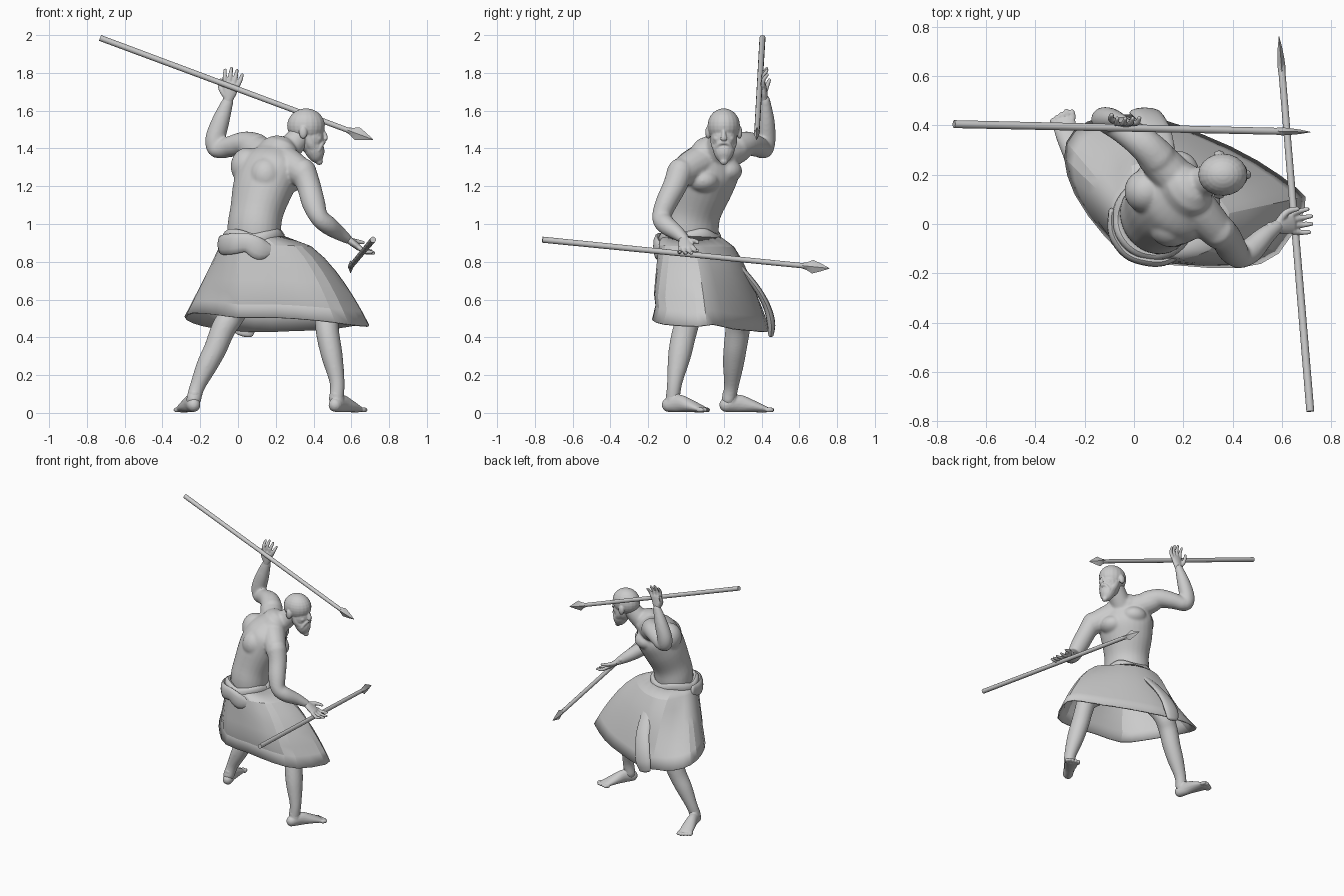
import bpy, bmesh, math
from mathutils import Vector, Matrix

X, Y, Z = Vector((1, 0, 0)), Vector((0, 1, 0)), Vector((0, 0, 1))


def catmull(p, steps, closed=False):
    n, out = len(p), []
    for i in range(n if closed else n - 1):
        if closed:
            q = [p[(i + k) % n] for k in (-1, 0, 1, 2)]
        else:
            q = [p[max(i - 1, 0)], p[i], p[i + 1], p[min(i + 2, n - 1)]]
        for s in range(steps):
            t = s / steps
            out.append([0.5 * (2 * b + (c - a) * t + (2 * a - 5 * b + 4 * c - d) * t * t
                        + (3 * b - a - 3 * c + d) * t ** 3) for a, b, c, d in zip(*q)])
    return out if closed else out + [list(p[-1])]


def tube(bm, pts, side=Y, n=16, steps=5, cap=True):
    """Elliptical loft; each point is x, y, z, half width along side, other half width."""
    s = catmull(pts, steps) if steps > 1 else [list(p) for p in pts]
    c = [Vector(p[:3]) for p in s]
    rings = []
    for i, p in enumerate(s):
        t = (c[min(i + 1, len(c) - 1)] - c[max(i - 1, 0)]).normalized()
        rings.append((c[i], t, p[3], p[4]))
    if cap:
        def dome(r, sign):
            return [(r[0] + r[1] * sign * min(r[2], r[3]) * math.sin(k), r[1],
                     r[2] * math.cos(k), r[3] * math.cos(k)) for k in (0.5, 1.0, 1.4)]
        rings = dome(rings[0], -1)[::-1] + rings + dome(rings[-1], 1)
    loops = []
    for o, t, a, b in rings:
        u = (side - t * side.dot(t)).normalized()
        v = t.cross(u)
        loops.append([bm.verts.new(o + u * a * math.cos(k * math.tau / n) + v * b * math.sin(k * math.tau / n))
                      for k in range(n)])
    for l, m in zip(loops, loops[1:]):
        for k in range(n):
            bm.faces.new((l[k], l[(k + 1) % n], m[(k + 1) % n], m[k]))
    bm.faces.new(loops[0][::-1])
    bm.faces.new(loops[-1])


def blob(bm, co, r):
    bmesh.ops.create_uvsphere(bm, u_segments=20, v_segments=14, radius=1,
                              matrix=Matrix.Translation(co) @ Matrix.Diagonal((*r, 1)))


def finish(bm, name, voxel=0, soften=4, angle=40):
    bmesh.ops.recalc_face_normals(bm, faces=bm.faces[:])
    me = bpy.data.meshes.new(name)
    bm.to_mesh(me)
    bm.free()
    ob = bpy.data.objects.new(name, me)
    bpy.context.collection.objects.link(ob)
    if voxel:
        m = ob.modifiers.new("fuse", 'REMESH')
        m.mode, m.voxel_size, m.use_smooth_shade = 'VOXEL', voxel, True
        m = ob.modifiers.new("soften", 'SMOOTH')
        m.factor, m.iterations = 0.5, soften
    else:
        bpy.ops.object.select_all(action='DESELECT')
        ob.select_set(True)
        bpy.context.view_layer.objects.active = ob
        bpy.ops.object.shade_smooth_by_angle(angle=math.radians(angle))
    return ob


def hand(name, wrist, fwd, side, thumb):
    bm = bmesh.new()
    w, f = Vector(wrist), Vector(fwd).normalized()
    s = (Vector(side) - f * f.dot(Vector(side))).normalized()
    nrm = f.cross(s) * thumb
    tube(bm, [(*(w - f * .03), .025, .02), (*w, .025, .02), (*(w + f * .04), .037, .019),
              (*(w + f * .085), .042, .016)], s)
    for k, ln in enumerate((.07, .085, .08, .062)):
        o = (k - 1.5) * .023
        a = w + f * .085 + s * o
        b = a + f * ln * .55 + s * o * .25 + nrm * .004
        c = b + f * ln * .42 + s * o * .1 + nrm * .022
        tube(bm, [(*a, .012, .012), (*b, .0115, .0115), (*c, .009, .009)], s, 10, 3)
    a = w + f * .02 - s * .02
    tube(bm, [(*a, .015, .015), (*(a + f * .035 - s * .032 + nrm * .015), .014, .013),
              (*(a + f * .075 - s * .038 + nrm * .035), .01, .01)], s, 10, 3)
    finish(bm, name, .005, 3)


def foot(name, heel, toe, ankle):
    bm = bmesh.new()
    h, t = Vector(heel), Vector(toe)
    s = Z.cross(t - h).normalized()
    row = lambda k, z, a, b: (*h.lerp(t, k)[:2], z, a, b)
    tube(bm, [row(.13, .042, .036, .038), row(.35, .05, .036, .047), row(.6, .036, .045, .033),
              row(.82, .02, .048, .019)], s)
    tube(bm, [(*ankle, .036, .038), row(.22, .05, .035, .04)], s, steps=2)
    for k in range(5):
        c = h.lerp(t, .88 - .025 * abs(k - 1)) + s * (k - 2) * .021 + Z * .016
        tube(bm, [(*c, .012, .014), (*(c + (t - h) * .07), .012, .013)], s, 10, 1)
    finish(bm, name, .005, 3)


# Bare body: torso, neck, arms and legs fused into one skin
body = bmesh.new()
ACROSS, FACING = Vector((-.58, .81, 0)), Vector((.81, .58, 0))
tube(body, [(.08, .03, .84, .15, .125), (.085, .025, .97, .155, .135), (.10, .04, 1.07, .155, .135),
            (.135, .08, 1.20, .18, .15), (.175, .115, 1.30, .185, .145), (.205, .14, 1.37, .13, .10)], ACROSS, 28)
tube(body, [(.345, -.035, 1.265, .075, .07), (.25, .07, 1.325, .09, .085), (.17, .18, 1.36, .09, .085),
            (.08, .28, 1.40, .075, .075)], Z)
tube(body, [(.20, .13, 1.33, .085, .08), (.28, .17, 1.41, .066, .066), (.34, .195, 1.48, .06, .06)])
for k in (-1, 1):
    blob(body, Vector((.165, .11, 1.255 + .025 * k)) + FACING * .068 + ACROSS * .075 * k, (.088, .088, .065))
    blob(body, Vector((.15, .10, 1.28 + .025 * k)) - FACING * .062 + ACROSS * .085 * k, (.09, .09, .10))
# lowered arm
tube(body, [(.345, -.03, 1.28, .07, .07), (.375, -.06, 1.20, .064, .064), (.40, -.105, 1.11, .058, .062),
            (.43, -.13, 1.035, .05, .05), (.475, -.105, .995, .052, .05), (.53, -.05, .955, .041, .04),
            (.58, -.01, .92, .029, .026)])
# raised arm
tube(body, [(.10, .265, 1.405, .075, .075), (.04, .325, 1.425, .068, .066), (-.04, .38, 1.41, .058, .056),
            (-.108, .415, 1.395, .05, .047), (-.12, .425, 1.45, .054, .05), (-.09, .425, 1.55, .047, .044),
            (-.05, .42, 1.66, .029, .025)], X)
# bent front leg and stretched rear leg
tube(body, [(.13, -.04, .86, .09, .09), (.30, 0, .73, .085, .085), (.44, .03, .60, .07, .072),
            (.465, .02, .52, .064, .064), (.475, -.01, .42, .066, .062), (.498, -.035, .30, .061, .057),
            (.525, -.06, .16, .041, .04), (.52, -.07, .07, .038, .04)])
tube(body, [(.04, .09, .86, .09, .09), (.03, .20, .70, .085, .085), (-.02, .285, .54, .07, .07),
            (-.075, .275, .45, .066, .066), (-.12, .26, .34, .062, .061), (-.165, .25, .25, .055, .056),
            (-.215, .24, .14, .039, .041), (-.235, .225, .07, .038, .04)])
finish(body, "body", .007, 14)
hand("lowered_hand", (.575, -.012, .925), (.78, .17, -.6), (0, -1, 0), -1)
hand("raised_hand", (-.052, .415, 1.655), (.2, -.08, 1), (1, 0, 0), 1)
foot("front_foot", (.495, -.125, 0), (.65, .125, 0), (.522, -.068, .10))
foot("rear_foot", (-.225, .175, 0), (-.298, .465, 0), (-.23, .23, .10))

# Bald head with brow, nose, ears and a short pointed beard
head = bmesh.new()
HY = .2
blob(head, (.36, HY, 1.52), (.1, .086, .092))
blob(head, (.385, HY, 1.455), (.07, .068, .085))
blob(head, (.40, HY, 1.405), (.05, .054, .045))
tube(head, [(.408, HY - .048, 1.497, .013, .012), (.444, HY, 1.503, .014, .013),
            (.408, HY + .048, 1.497, .013, .012)], Z)
tube(head, [(.447, HY, 1.495, .010, .011), (.46, HY, 1.465, .014, .014), (.463, HY, 1.452, .019, .012)])
for k in (-1, 1):
    blob(head, (.415, HY + .034 * k, 1.452), (.030, .024, .022))
    blob(head, (.345, HY + .083 * k, 1.485), (.022, .015, .034))
tube(head, [(.40, HY, 1.405, .06, .052), (.41, HY, 1.38, .055, .05), (.42, HY, 1.352, .042, .038),
            (.43, HY, 1.332, .022, .02)], Y)
for k in (-1, 1):
    tube(head, [(.452, HY, 1.432, .012, .012), (.443, HY + .024 * k, 1.424, .013, .014),
                (.425, HY + .042 * k, 1.39, .012, .012)], Z, 10)
    tube(head, [(.37, HY + .063 * k, 1.465, .018, .008), (.385, HY + .055 * k, 1.425, .022, .014),
                (.405, HY + .04 * k, 1.39, .025, .015)], X, 10)
finish(head, "bearded_head", .004, 5)

# Wrapped skirt: waist ellipse lofted to an uneven hem, faceted cloth
hem = [(.69, .06, .46), (.66, .15, .47), (.5, .255, .445), (.28, .365, .435), (.09, .43, .43), (-.12, .44, .45),
       (-.24, .38, .48), (-.285, .27, .51), (-.24, .12, .53), (-.12, -.05, .52), (0, -.145, .505),
       (.2, -.17, .505), (.42, -.178, .49), (.59, -.12, .47)]
hem = catmull(hem, 2, True)
clamp = lambda v: min(max(v, 0), 1)
skirt, rows = bmesh.new(), []
for t in (0, .12, .25, .4, .55, .7, .84, 1):
    row = []
    for i, (x, y, z) in enumerate(hem):
        a = math.atan2(y - .14, x - .18)
        wx, wy = .08 + .155 * math.cos(a), .02 + .155 * math.sin(a)
        e = 1.05 - .53 * max(clamp((x + .15) / .4), clamp((y - .1) / .3) * clamp((x + .2) / .2))
        f = t ** e * (1 + .008 * t * (-1) ** (i // 2))
        tuck = .012 if t == .84 and y < 0 else 0
        row.append(skirt.verts.new((wx + (x - wx) * f, wy + (y - wy) * f + tuck, .94 + (z - .94) * t)))
    rows.append(row)
for l, m in zip(rows, rows[1:]):
    for k in range(len(l)):
        j = (k + 1) % len(l)
        skirt.faces.new((l[k], l[j], m[j], m[k]))
ob = finish(skirt, "skirt", angle=16)
m = ob.modifiers.new("cloth", 'SOLIDIFY')
m.thickness, m.offset = .01, -1

# Rolled waistband, back drape and hanging sash end
band = bmesh.new()
tube(band, [(.08 + .145 * math.cos(k * .5236), .02 + .145 * math.sin(k * .5236),
             .925 + .015 * math.sin(k * 1.9), .038, .024) for k in range(13)], Z, 12, 4)
finish(band, "waistband")
drape = bmesh.new()
tube(drape, [(-.09, .05, .90, .04, .014), (-.085, -.04, .89, .052, .02), (-.03, -.12, .895, .055, .02),
             (.05, -.15, .90, .05, .02), (.12, -.15, .865, .056, .02), (.19, -.125, .86, .025, .012)], Z, 12, 4)
finish(drape, "back_drape")
sash = bmesh.new()
tube(sash, [(.13, .14, .93, .035, .022), (.13, .23, .83, .042, .018), (.105, .36, .68, .05, .018),
            (.07, .425, .57, .058, .02), (.045, .45, .48, .062, .022), (.03, .45, .42, .05, .016)], X, 12, 4)
finish(sash, "sash_end")


# Spears: plain shaft and flat leaf-shaped head
def spear(name, butt, tip, flat):
    b, t = Vector(butt), Vector(tip)
    d = (t - b).normalized()
    bm = bmesh.new()
    tube(bm, [(*b, .016, .016), (*(t - d * .12), .014, .014)], flat, 12, 1, False)
    finish(bm, name + "_shaft")
    bm = bmesh.new()
    tube(bm, [(*(t - d * k), w, h) for k, w, h in
              ((.145, .015, .015), (.12, .021, .016), (.09, .036, .014), (.045, .02, .009), (0, .001, .001))],
         flat, 4, 1, False)
    finish(bm, name + "_head", angle=20)


spear("raised_spear", (-.73, .405, 1.985), (.715, .373, 1.447), Z)
spear("lowered_spear", (.715, -.76, .917), (.588, .76, .765), Z)
